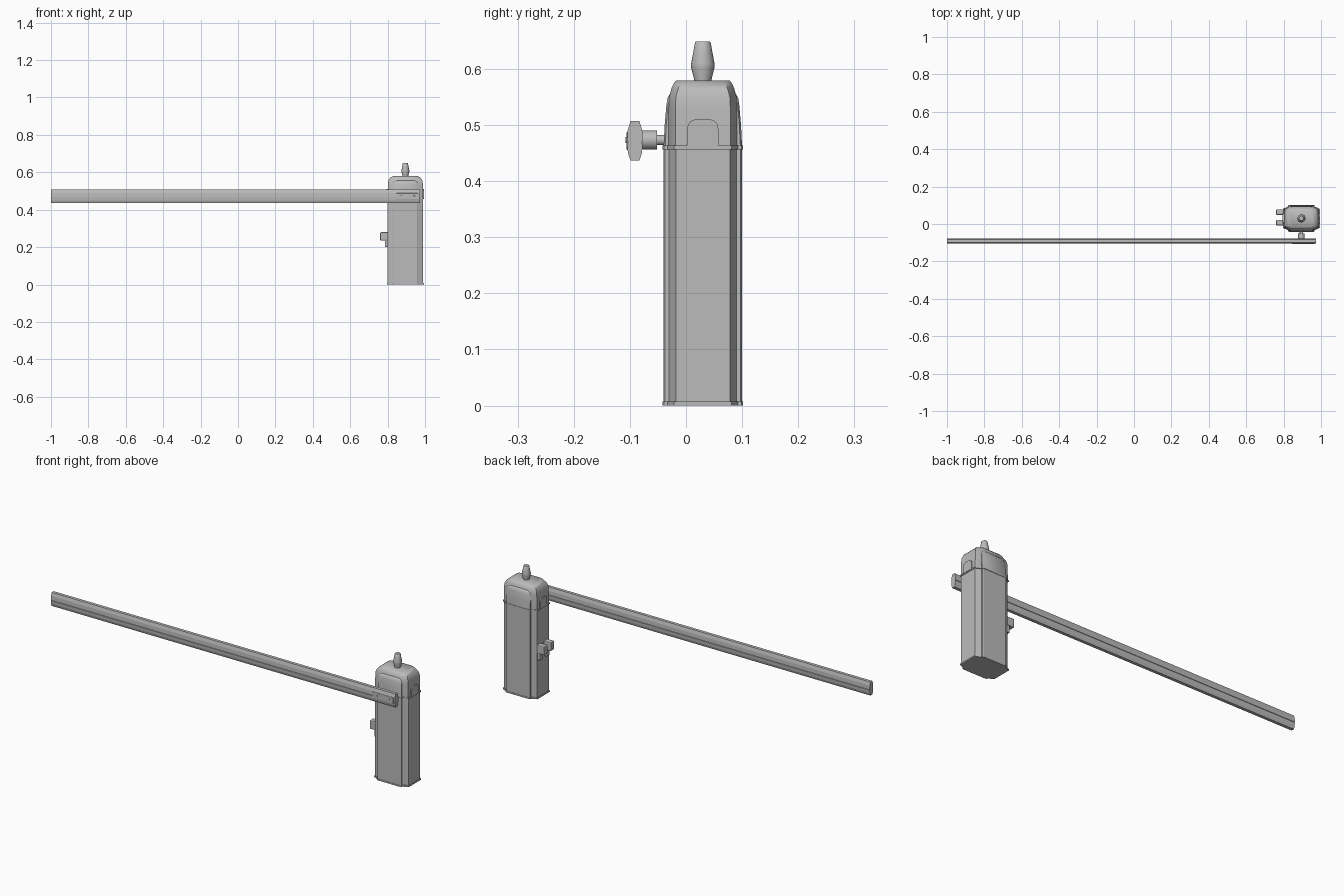
import bpy, bmesh, math
from mathutils import Vector

cube = bpy.data.objects.get("Cube")
if cube:
    bpy.data.objects.remove(cube, do_unlink=True)

CX, CY = 0.895, 0.03    # centre of the cabinet

grey = bpy.data.materials.new("painted_grey")
grey.use_nodes = True
grey.diffuse_color = (0.5, 0.5, 0.5, 1)
grey.node_tree.nodes["Principled BSDF"].inputs["Base Color"].default_value = (0.5, 0.5, 0.5, 1)


def loft(name, rings, smooth=None):
    """Join rings of points into a closed solid."""
    bm = bmesh.new()
    loops = [[bm.verts.new(p) for p in ring] for ring in rings]
    n = len(loops[0])
    for a, b in zip(loops, loops[1:]):
        for i in range(n):
            j = (i + 1) % n
            bm.faces.new((a[i], a[j], b[j], b[i]))
    bm.faces.new(loops[0][::-1])
    bm.faces.new(loops[-1])
    bmesh.ops.recalc_face_normals(bm, faces=bm.faces)
    mesh = bpy.data.meshes.new(name)
    bm.to_mesh(mesh)
    bm.free()
    mesh.materials.append(grey)
    obj = bpy.data.objects.new(name, mesh)
    bpy.context.collection.objects.link(obj)
    if smooth:
        bpy.ops.object.select_all(action='DESELECT')
        obj.select_set(True)
        bpy.context.view_layer.objects.active = obj
        bpy.ops.object.shade_smooth_by_angle(angle=math.radians(smooth))
    return obj


def octagon(z, hx, hy, cx, cy):
    """Chamfered rectangle around the cabinet axis."""
    pts = [(hx, hy - cy), (hx - cx, hy), (cx - hx, hy), (-hx, hy - cy)]
    pts += [(-x, -y) for x, y in pts]
    return [(CX + x, CY + y, z) for x, y in pts]


def box(name, lo, hi, bevel=0.0):
    obj = loft(name, [[(x, y, z) for x, y in ((lo[0], lo[1]), (hi[0], lo[1]),
                                              (hi[0], hi[1]), (lo[0], hi[1]))]
                      for z in (lo[2], hi[2])])
    if bevel:
        mod = obj.modifiers.new("bevel", 'BEVEL')
        mod.width, mod.segments = bevel, 2
    return obj


def turned(name, origin, axis, profile, n=24):
    """Round part from (distance, radius) pairs along an axis."""
    turn = Vector(axis).to_track_quat('Z', 'Y')
    return loft(name, [[Vector(origin) + turn @ Vector((r * math.cos(math.tau * i / n),
                        r * math.sin(math.tau * i / n), d)) for i in range(n)]
                       for d, r in profile], 35)


# Cabinet body and raised front and back panel
loft("cabinet_body", [octagon(z, 0.095, 0.06, 0.027, 0.012) for z in (0, 0.46)])
loft("cabinet_panel", [octagon(z, 0.068, 0.07, 0.005, 0.003) for z in (0, 0.46)])

# Hood with softly rounded shoulders
loft("hood", [octagon(z, hx, hy, c, 0.012) for z, hx, hy, c in (
    (0.46, 0.095, 0.061, 0.027), (0.53, 0.094, 0.061, 0.027), (0.55, 0.092, 0.06, 0.027),
    (0.565, 0.086, 0.056, 0.025), (0.574, 0.078, 0.052, 0.023), (0.579, 0.066, 0.048, 0.02))], 40)
loft("hood_panel", [octagon(z, hx, hy, 0.005, 0.003) for z, hx, hy in (
    (0.46, 0.068, 0.07), (0.5, 0.068, 0.068), (0.535, 0.067, 0.065),
    (0.548, 0.062, 0.063), (0.555, 0.052, 0.059))], 40)

# Thin rims at the foot and under the hood
for name, z0, z1 in (("base_rim", 0, 0.007), ("hood_rim", 0.456, 0.463)):
    loft(name, [octagon(z, 0.099, 0.063, 0.027, 0.012) for z in (z0, z1)])
    loft(name + "_panel", [octagon(z, 0.071, 0.072, 0.005, 0.003) for z in (z0, z1)])

# Arched covers on both sides of the hood
for side, sign in (("left", 1), ("right", -1)):
    arch = [(-0.028, 0.46), (0.028, 0.46)]
    for i in range(9):
        a = math.pi * i / 8
        co, si = math.cos(a), math.sin(a)
        arch.append((0.028 * math.copysign(abs(co) ** 0.7, co), 0.49 + 0.021 * si ** 0.7 if 0 < i < 8 else 0.49))
    loft("side_cover_" + side, [[(CX + sign * d, CY + y, z) for y, z in arch]
                                for d in (0.08, 0.1)])

# Warning light
turned("beacon", (CX, CY, 0.575), (0, 0, 1),
       [(0, 0.015), (0.008, 0.016), (0.028, 0.021), (0.034, 0.021),
        (0.055, 0.017), (0.072, 0.014), (0.074, 0.012)])

# Shaft and hub that carry the arm
turned("shaft", (CX, -0.03, 0.473), (0, -1, 0), [(0, 0.009), (0.03, 0.009)])
turned("hub", (CX, -0.052, 0.473), (0, -1, 0), [(0, 0.017), (0.03, 0.017)])

# Arm with a shallow lengthwise groove on both faces
half = [(0.008, 0.437), (0.0125, 0.45), (0.014, 0.467), (0.012, 0.468),
        (0.012, 0.47), (0.014, 0.471), (0.013, 0.49), (0.008, 0.507)]
section = half + [(-y, z) for y, z in half[::-1]]
loft("arm", [[(x, -0.091 + y, z) for y, z in section] for x in (-1, 0.974)])

# Clamp plate and bolts at the pivot end
box("clamp_plate", (0.845, -0.106, 0.455), (0.965, -0.1, 0.488), 0.002)
for i, x in enumerate((0.87, 0.94)):
    turned("clamp_bolt_%d" % (i + 1), (x, -0.104, 0.473), (0, -1, 0),
           [(0, 0.006), (0.004, 0.005)], 12)

# Pair of lock boxes on the right side
for name, y0, y1 in (("front_lock", -0.008, 0.022), ("back_lock", 0.048, 0.078)):
    box(name, (0.76, y0, 0.235), (0.803, y1, 0.28), 0.005)
    box(name + "_bracket", (0.785, y0 + 0.003, 0.2), (0.803, y1 - 0.003, 0.24), 0.003)
